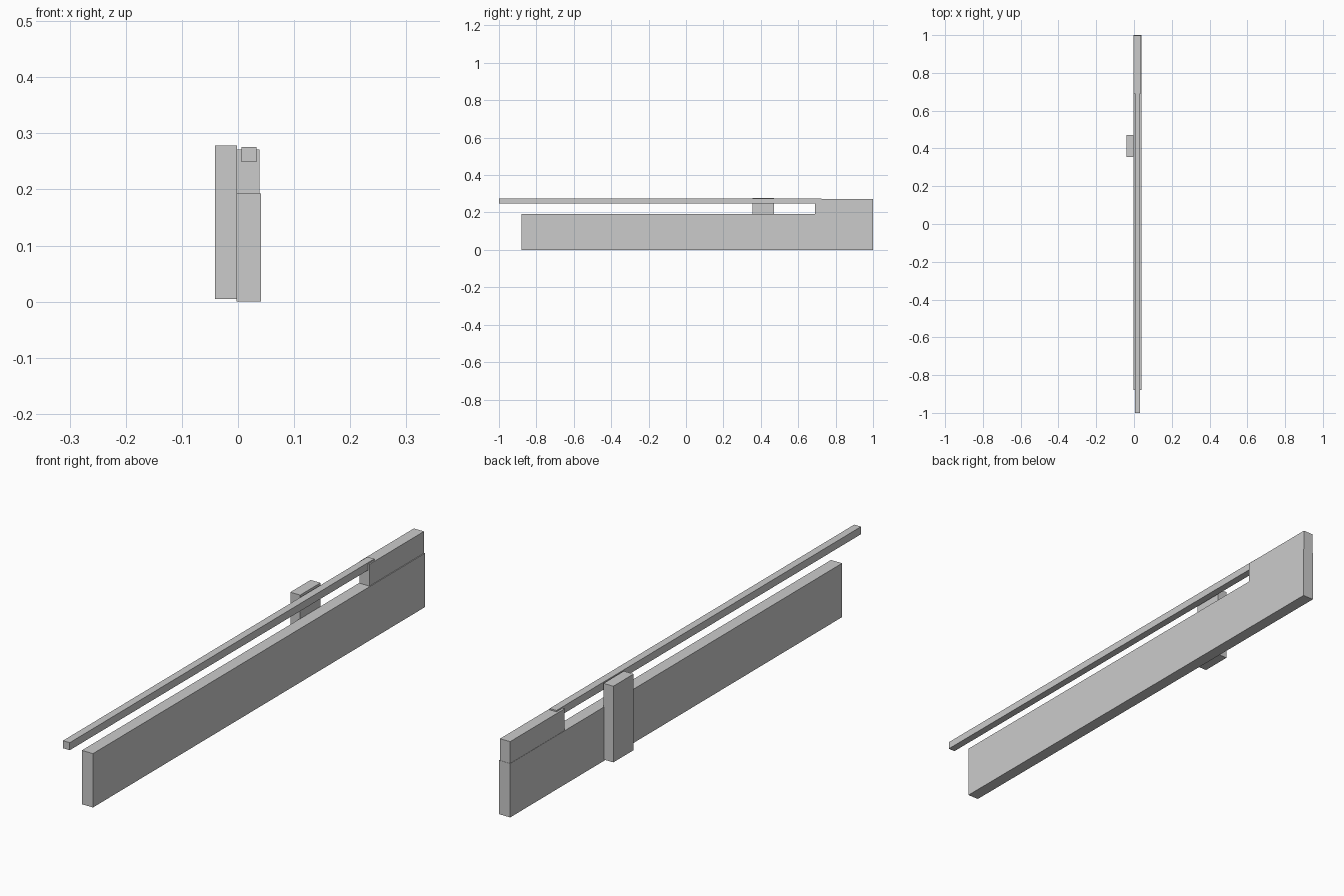
import bpy

if "Cube" in bpy.data.objects:
    bpy.data.objects.remove(bpy.data.objects["Cube"])


def box(name, x, y, z):
    """Add a box spanning the given (min, max) ranges."""
    bpy.ops.mesh.primitive_cube_add(size=1)
    o = bpy.context.object
    o.name = name
    o.location = [(a + b) / 2 for a, b in (x, y, z)]
    o.scale = [b - a for a, b in (x, y, z)]
    bpy.ops.object.transform_apply(location=True, rotation=False, scale=True)
    return o


# Long lower body
box("body", (-0.003, 0.041), (-0.88, 1.0), (0.0, 0.193))

# Raised rear block carrying the rod
box("rear_block", (-0.002, 0.038), (0.69, 0.999), (0.19, 0.271))

# Thin rod running forward, its end sunk into the rear block
box("rod", (0.006, 0.033), (-1.0, 0.725), (0.249, 0.276))

# Upright grip on the left face
box("side_grip", (-0.041, -0.002), (0.355, 0.47), (0.005, 0.278))
